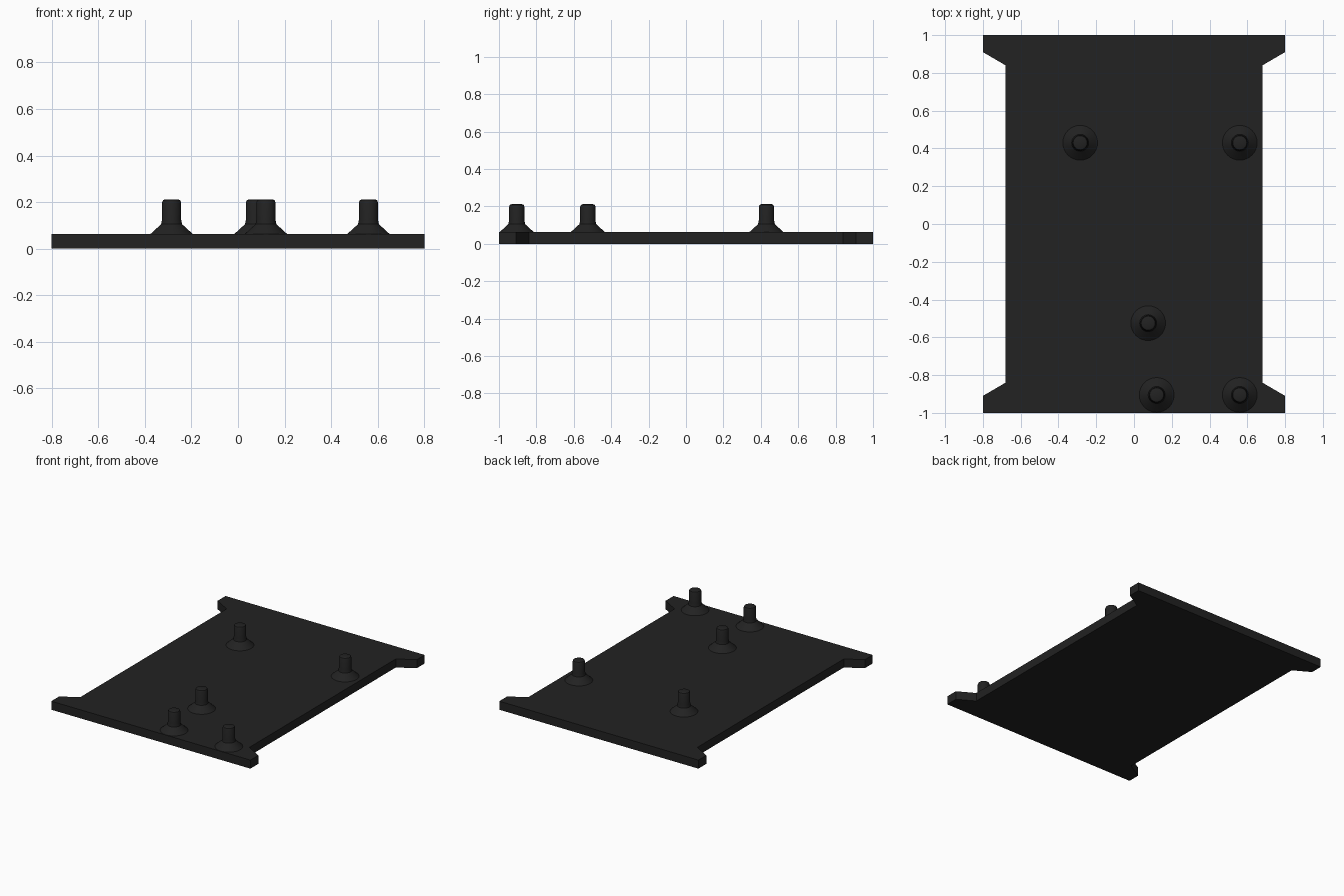
import bpy, bmesh, math

if "Cube" in bpy.data.objects:
    bpy.data.objects.remove(bpy.data.objects["Cube"])

black = bpy.data.materials.new("matte_black")
black.diffuse_color = (0.016, 0.016, 0.016, 1)
black.use_nodes = True
black.node_tree.nodes["Principled BSDF"].inputs["Base Color"].default_value = black.diffuse_color


def finish(name, bm):
    bmesh.ops.recalc_face_normals(bm, faces=bm.faces[:])
    me = bpy.data.meshes.new(name)
    bm.to_mesh(me)
    bm.free()
    me.materials.append(black)
    ob = bpy.data.objects.new(name, me)
    bpy.context.collection.objects.link(ob)
    return ob


# Base plate: one quarter outline mirrored to all four flared corners
T = 0.062
quarter = [(0.68, 0.84), (0.80, 0.91), (0.80, 1.0)]
half = quarter + [(-x, y) for x, y in reversed(quarter)]
outline = half + [(-x, -y) for x, y in half]
bm = bmesh.new()
face = bm.faces.new([bm.verts.new((x, y, 0)) for x, y in outline])
ext = bmesh.ops.extrude_face_region(bm, geom=[face])
bmesh.ops.translate(bm, vec=(0, 0, T),
                    verts=[g for g in ext["geom"] if isinstance(g, bmesh.types.BMVert)])
finish("base_plate", bm)

# Standoff pegs: lathed profile with conical foot and chamfered tip
profile = [(0.092, T - 0.002), (0.092, T), (0.045, 0.105), (0.041, 0.125),
           (0.041, 0.198), (0.037, 0.208), (0.028, 0.212)]
SIDES = 32


def peg(name, x, y):
    bm = bmesh.new()
    rings = [[bm.verts.new((r * math.cos(2 * math.pi * i / SIDES),
                            r * math.sin(2 * math.pi * i / SIDES), z))
              for i in range(SIDES)] for r, z in profile]
    for a, b in zip(rings, rings[1:]):
        for i in range(SIDES):
            j = (i + 1) % SIDES
            bm.faces.new((a[i], a[j], b[j], b[i]))
    bm.faces.new(rings[0])
    bm.faces.new(rings[-1])
    ob = finish(name, bm)
    ob.location = (x, y, 0)
    bpy.ops.object.select_all(action='DESELECT')
    ob.select_set(True)
    bpy.context.view_layer.objects.active = ob
    bpy.ops.object.shade_smooth_by_angle(angle=math.radians(25))


spots = [(-0.285, 0.43), (0.56, 0.43), (0.075, -0.525), (0.12, -0.905), (0.56, -0.905)]
for n, (x, y) in enumerate(spots, 1):
    peg(f"standoff_peg_{n}", x, y)
